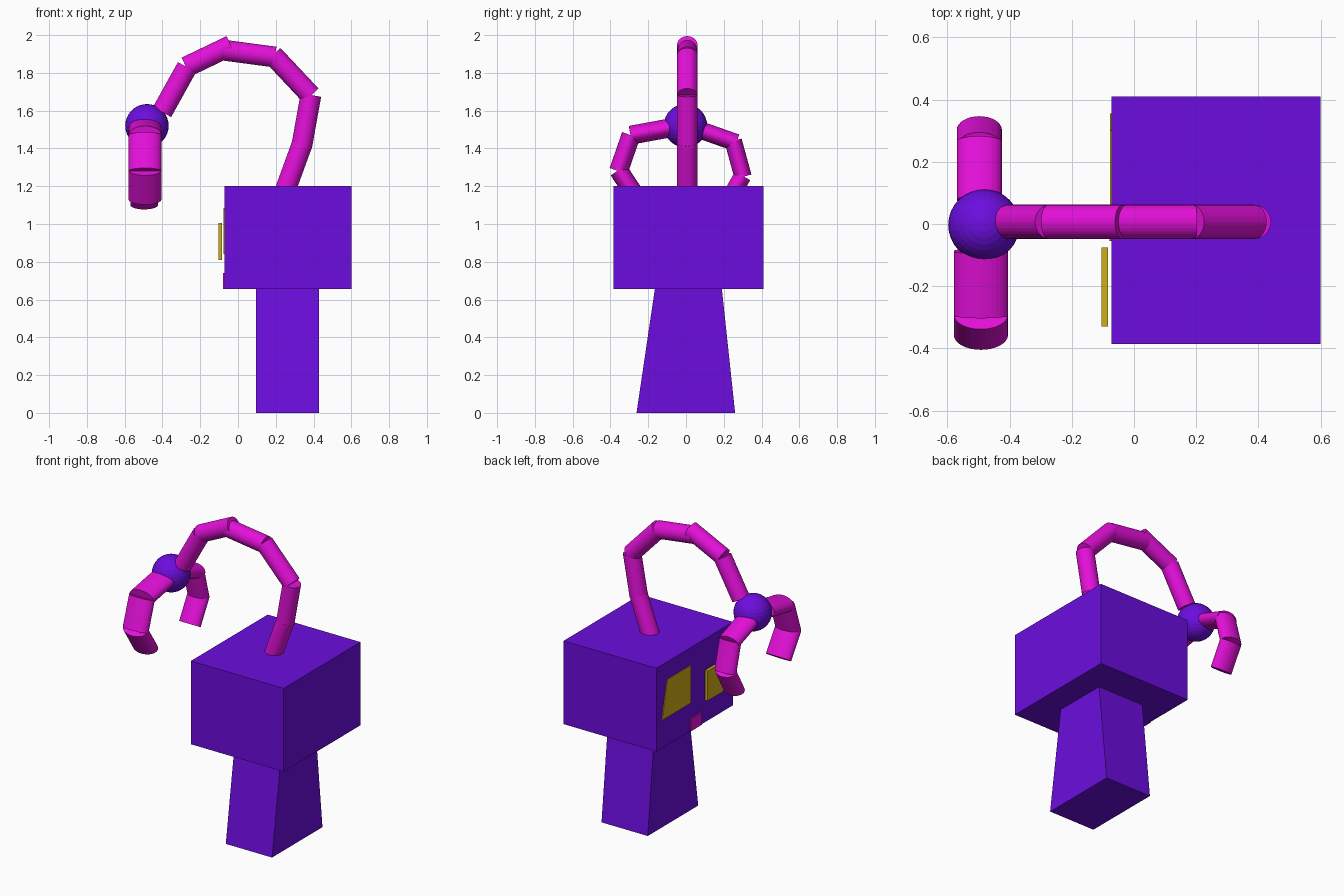
import bpy, bmesh
from mathutils import Vector, Matrix

cube = bpy.data.objects.get("Cube")
if cube:
    bpy.data.objects.remove(cube, do_unlink=True)


def material(name, r, g, b):
    m = bpy.data.materials.new(name)
    m.use_nodes = True
    m.diffuse_color = (r, g, b, 1)
    m.node_tree.nodes["Principled BSDF"].inputs["Base Color"].default_value = (r, g, b, 1)
    return m


purple = material("purple", 0.15, 0.004, 0.73)
magenta = material("magenta", 0.78, 0.005, 0.70)
yellow = material("yellow", 0.62, 0.43, 0.008)


def finish(name, bm, mat):
    bmesh.ops.recalc_face_normals(bm, faces=bm.faces)
    mesh = bpy.data.meshes.new(name)
    bm.to_mesh(mesh)
    bm.free()
    mesh.materials.append(mat)
    ob = bpy.data.objects.new(name, mesh)
    bpy.context.collection.objects.link(ob)
    return ob


def block(name, mat, x, y, z, y_top=None):
    """Box between ranges; y_top gives a different y range at the top."""
    bm = bmesh.new()
    bmesh.ops.create_cube(bm, size=1)
    for v in bm.verts:
        hi = [c > 0 for c in v.co]
        yr = y_top if (y_top and hi[2]) else y
        v.co = (x[hi[0]], yr[hi[1]], z[hi[2]])
    return finish(name, bm, mat)


def tube(name, start, end, side, wide, thin):
    """Capped elliptical cylinder, `wide` along the side axis."""
    a, b, u = Vector(start), Vector(end), Vector(side)
    d = (b - a).normalized()
    v = d.cross(u)
    frame = Matrix((u * wide, v * thin, d * (b - a).length)).transposed().to_4x4()
    bm = bmesh.new()
    bmesh.ops.create_cone(bm, cap_ends=True, segments=32, radius1=1, radius2=1, depth=1,
                          matrix=Matrix.Translation((a + b) / 2) @ frame)
    return finish(name, bm, magenta)


# Head and tapered stand
block("head", purple, (-0.072, 0.6), (-0.385, 0.41), (0.655, 1.2))
block("stand", purple, (0.095, 0.43), (-0.262, 0.26), (0, 0.655), (-0.165, 0.19))

# Face on the -x side
block("flat_eye", yellow, (-0.077, -0.07), (0.06, 0.355), (0.84, 1.085), (0.06, 0.30))
block("raised_eye", yellow, (-0.104, -0.084), (-0.33, -0.075), (0.81, 1.005))
block("mouth", magenta, (-0.079, -0.07), (-0.055, 0.06), (0.656, 0.74))

# Curved stalk of separate straight tubes, as x and z pairs
stalk = [
    ((0.24, 1.15), (0.342, 1.43)),
    ((0.337, 1.41), (0.386, 1.683)),
    ((0.386, 1.68), (0.185, 1.894)),
    ((0.196, 1.884), (-0.074, 1.92)),
    ((-0.037, 1.945), (-0.275, 1.831)),
    ((-0.27, 1.83), (-0.402, 1.593)),
]
for i, ((x0, z0), (x1, z1)) in enumerate(stalk, 1):
    tube(f"stalk_segment_{i}", (x0, 0.007, z0), (x1, 0.007, z1), (0, 1, 0), 0.055, 0.055)

# Ball joint
bm = bmesh.new()
bmesh.ops.create_uvsphere(bm, u_segments=32, v_segments=16, radius=0.115,
                          matrix=Matrix.Translation((-0.482, -0.003, 1.52)))
finish("ball_joint", bm, purple)

# Two flattened claws, as y and z pairs
claws = {
    "front_claw": (-0.492, 0.087, 0.05, [
        ((-0.087, 1.508), (-0.294, 1.47)),
        ((-0.291, 1.47), (-0.357, 1.28)),
        ((-0.357, 1.285), (-0.255, 1.13))]),
    "back_claw": (-0.497, 0.0725, 0.046, [
        ((0.077, 1.497), (0.267, 1.43)),
        ((0.25, 1.44), (0.302, 1.25)),
        ((0.300, 1.255), (0.212, 1.10))]),
}
for name, (x, wide, thin, parts) in claws.items():
    for i, ((y0, z0), (y1, z1)) in enumerate(parts, 1):
        tube(f"{name}_segment_{i}", (x, y0, z0), (x, y1, z1), (1, 0, 0), wide, thin)
